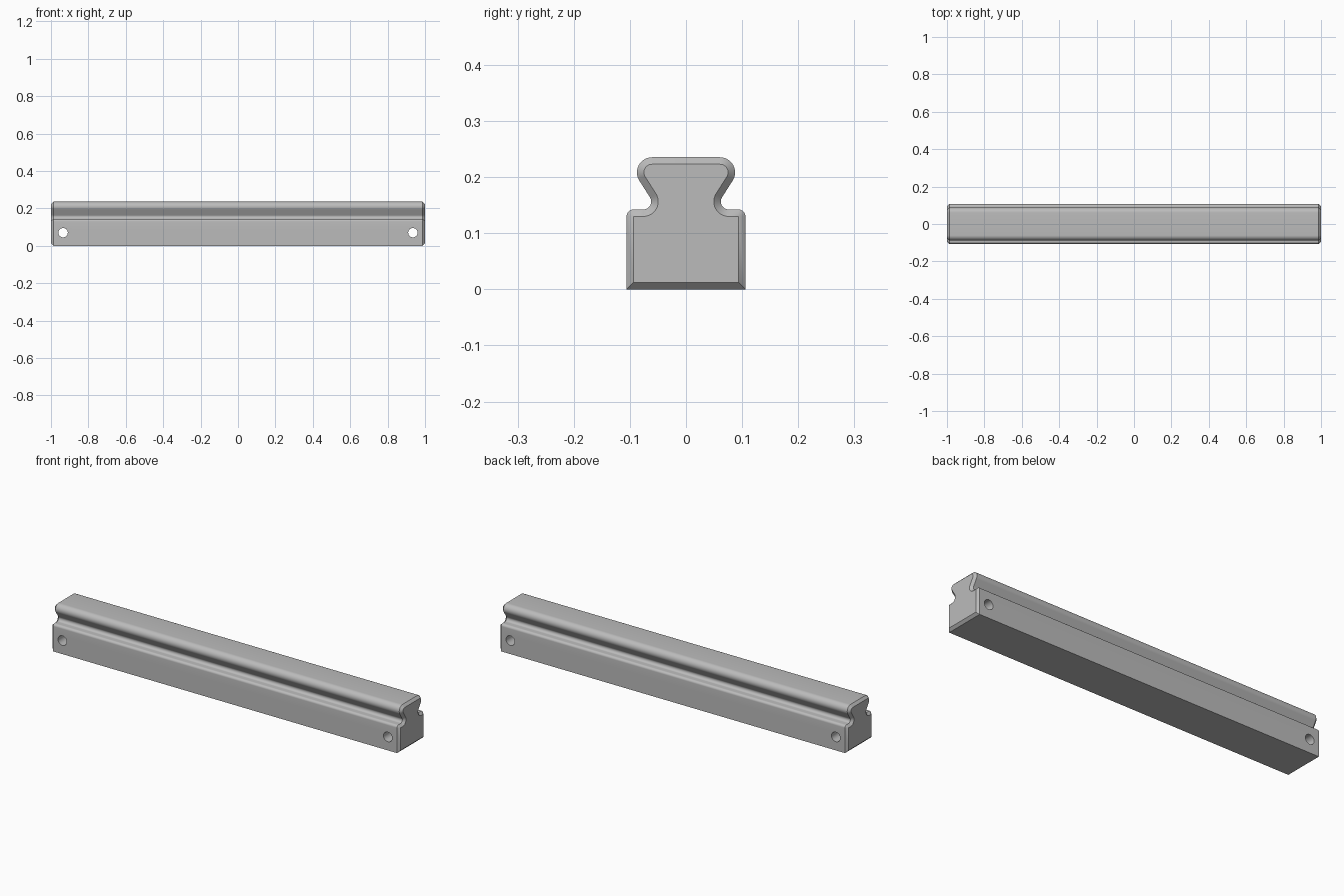
import bpy, bmesh
from math import cos, sin, radians, pi

cube = bpy.data.objects.get("Cube")
if cube:
    bpy.data.objects.remove(cube, do_unlink=True)

HALF_LENGTH = 1.0
CHAMFER = 0.0125
HOLE_X, HOLE_Z, HOLE_R = 0.935, 0.07, 0.025

steel = bpy.data.materials.new("steel grey")
steel.use_nodes = True
grey = (0.5, 0.5, 0.5, 1)
steel.diffuse_color = grey
steel.node_tree.nodes["Principled BSDF"].inputs["Base Color"].default_value = grey


def arc(y, z, r, start, end, steps):
    angles = [radians(start + (end - start) * i / steps) for i in range(steps + 1)]
    return [(y + r * cos(a), z + r * sin(a)) for a in angles]


def section(inset):
    """Rail cross-section shrunk by inset: base, shoulder, neck fillet, head."""
    half = [(0.106 - inset, inset)]
    half += arc(0.0935, 0.13, 0.0125 - inset, 0, 90, 8)
    half += arc(0.076, 0.1565, 0.014 + inset, 270, 149, 12)
    half += arc(0.0605, 0.2085, 0.027 - inset, -31, 90, 12)
    return half + [(-y, z) for y, z in reversed(half)]


# Rail body: four section rings, the outer two inset to chamfer the ends
bm = bmesh.new()
rings = []
for x, inset in ((-HALF_LENGTH, CHAMFER), (-HALF_LENGTH + CHAMFER, 0),
                 (HALF_LENGTH - CHAMFER, 0), (HALF_LENGTH, CHAMFER)):
    rings.append([bm.verts.new((x, y, z)) for y, z in section(inset)])
for a, b in zip(rings, rings[1:]):
    for i in range(len(a)):
        j = (i + 1) % len(a)
        bm.faces.new((a[i], a[j], b[j], b[i]))
bm.faces.new(rings[0])
bm.faces.new(rings[-1])
bmesh.ops.remove_doubles(bm, verts=bm.verts, dist=0.00002)
bmesh.ops.recalc_face_normals(bm, faces=bm.faces)
mesh = bpy.data.meshes.new("rail")
bm.to_mesh(mesh)
bm.free()
mesh.materials.append(steel)
rail = bpy.data.objects.new("rail", mesh)
bpy.context.collection.objects.link(rail)

# Cross-drilled mounting holes near both ends
for side in (-1, 1):
    bpy.ops.mesh.primitive_cylinder_add(vertices=32, radius=HOLE_R, depth=0.4,
                                        location=(side * HOLE_X, 0, HOLE_Z),
                                        rotation=(pi / 2, 0, 0))
    cutter = bpy.context.object
    cutter.name = "hole_cutter"
    cutter.data.materials.append(steel)
    cut = rail.modifiers.new("mounting hole", "BOOLEAN")
    cut.operation = "DIFFERENCE"
    cut.solver = "EXACT"
    cut.object = cutter
    bpy.ops.object.select_all(action="DESELECT")
    rail.select_set(True)
    bpy.context.view_layer.objects.active = rail
    bpy.ops.object.modifier_apply(modifier=cut.name)
    bpy.data.objects.remove(cutter, do_unlink=True)

bpy.ops.object.shade_smooth_by_angle(angle=radians(30))
